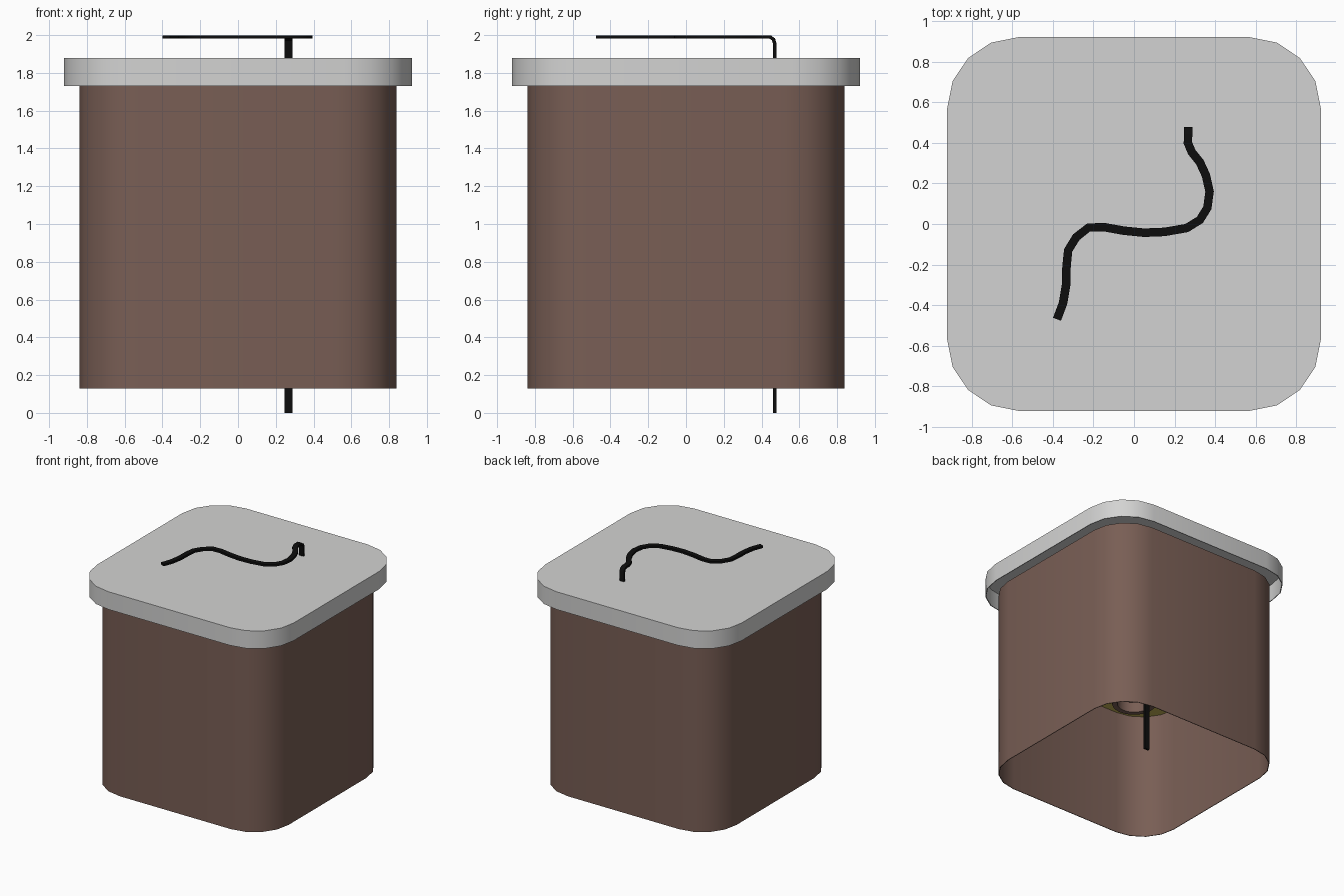
import bpy, bmesh, math
from mathutils import Vector

if "Cube" in bpy.data.objects:
    bpy.data.objects.remove(bpy.data.objects["Cube"])


def material(name, rgb):
    m = bpy.data.materials.new(name)
    m.diffuse_color = (*rgb, 1)
    m.use_nodes = True
    m.node_tree.nodes["Principled BSDF"].inputs["Base Color"].default_value = m.diffuse_color
    return m


BROWN = material("brown", (0.19, 0.112, 0.09))
GREY = material("light grey", (0.65, 0.65, 0.645))
BLACK = material("black", (0.004, 0.004, 0.004))
YELLOW = material("dull yellow", (0.55, 0.44, 0.09))


def make_object(name, bm, mat, smooth=True):
    bmesh.ops.recalc_face_normals(bm, faces=bm.faces)
    me = bpy.data.meshes.new(name)
    bm.to_mesh(me)
    bm.free()
    me.materials.append(mat)
    ob = bpy.data.objects.new(name, me)
    bpy.context.collection.objects.link(ob)
    if smooth:
        bpy.ops.object.select_all(action='DESELECT')
        ob.select_set(True)
        bpy.context.view_layer.objects.active = ob
        bpy.ops.object.shade_smooth_by_angle(angle=math.radians(40))
    return ob


def rounded_square(half, radius, segments=4):
    pts, core = [], half - radius
    for k, (sx, sy) in enumerate([(1, 1), (-1, 1), (-1, -1), (1, -1)]):
        for i in range(segments + 1):
            a = math.pi / 2 * (k + i / segments)
            pts.append((sx * core + radius * math.cos(a),
                        sy * core + radius * math.sin(a)))
    return pts


def circle(r, n=24):
    return [(r * math.cos(2 * math.pi * i / n), r * math.sin(2 * math.pi * i / n)) for i in range(n)]


def stack(name, levels, mat, cap_start=False, cap_end=False):
    """Join outlines given as (points, z), optionally capping either end."""
    bm = bmesh.new()
    rings = [[bm.verts.new((x, y, z)) for x, y in pts] for pts, z in levels]
    n = len(rings[0])
    for a, b in zip(rings, rings[1:]):
        for i in range(n):
            j = (i + 1) % n
            bm.faces.new((a[i], a[j], b[j], b[i]))
    if cap_start:
        bm.faces.new(rings[0])
    if cap_end:
        bm.faces.new(rings[-1])
    return make_object(name, bm, mat)


# open-bottomed housing with thin walls
outer, inner = rounded_square(0.84, 0.32), rounded_square(0.835, 0.315)
stack("housing", [(inner, 1.73), (inner, 0.13), (outer, 0.13), (outer, 1.73)], BROWN)

# lid, hollow below
lid_out, lid_in = rounded_square(0.922, 0.352), rounded_square(0.916, 0.346)
stack("lid", [(lid_in, 1.872), (lid_in, 1.73), (lid_out, 1.73), (lid_out, 1.88)],
      GREY, True, True)

# inner plate and central socket under it
plate = rounded_square(0.834, 0.314)
stack("inner_plate", [(plate, 1.2), (plate, 1.215)], YELLOW, True, True)
stack("socket", [(circle(0.17), 1.2), (circle(0.17), 0.715), (circle(0.13), 0.715),
                 (circle(0.13), 0.80)], BROWN, False, True)

# flat cable: straight up through the box, over a small bend, then winding across the top
Z = 1.99
path = [(0.268, 0.47, 0.0), (0.268, 0.47, 1.955), (0.268, 0.463, 1.978), (0.267, 0.445, Z)]
path += [(x, y, Z) for x, y in [
    (0.266, 0.40), (0.285, 0.355), (0.325, 0.305), (0.355, 0.24), (0.373, 0.16),
    (0.362, 0.08), (0.325, 0.02), (0.26, -0.02), (0.15, -0.039), (0.05, -0.043),
    (-0.05, -0.033), (-0.15, -0.015), (-0.225, -0.018), (-0.285, -0.065),
    (-0.325, -0.13), (-0.333, -0.21), (-0.335, -0.30), (-0.35, -0.39), (-0.38, -0.47)]]
path = [Vector(p) for p in path]
bm = bmesh.new()
rings = []
for i, p in enumerate(path):
    before = (p - path[i - 1]).normalized() if i else Vector((0, 0, 1))
    after = (path[i + 1] - p).normalized() if i < len(path) - 1 else before
    t = (before + after).normalized()
    side = Vector((-t.y, t.x, 0))
    side = side.normalized() if side.length > 0.05 else Vector((1, 0, 0))
    up = t.cross(side).normalized()
    rings.append([bm.verts.new(p + side * 0.021 * a + up * 0.009 * b)
                  for a, b in [(-1, -1), (1, -1), (1, 1), (-1, 1)]])
for a, b in zip(rings, rings[1:]):
    for i in range(4):
        j = (i + 1) % 4
        bm.faces.new((a[i], a[j], b[j], b[i]))
bm.faces.new(rings[0])
bm.faces.new(rings[-1])
make_object("flat_cable", bm, BLACK)
